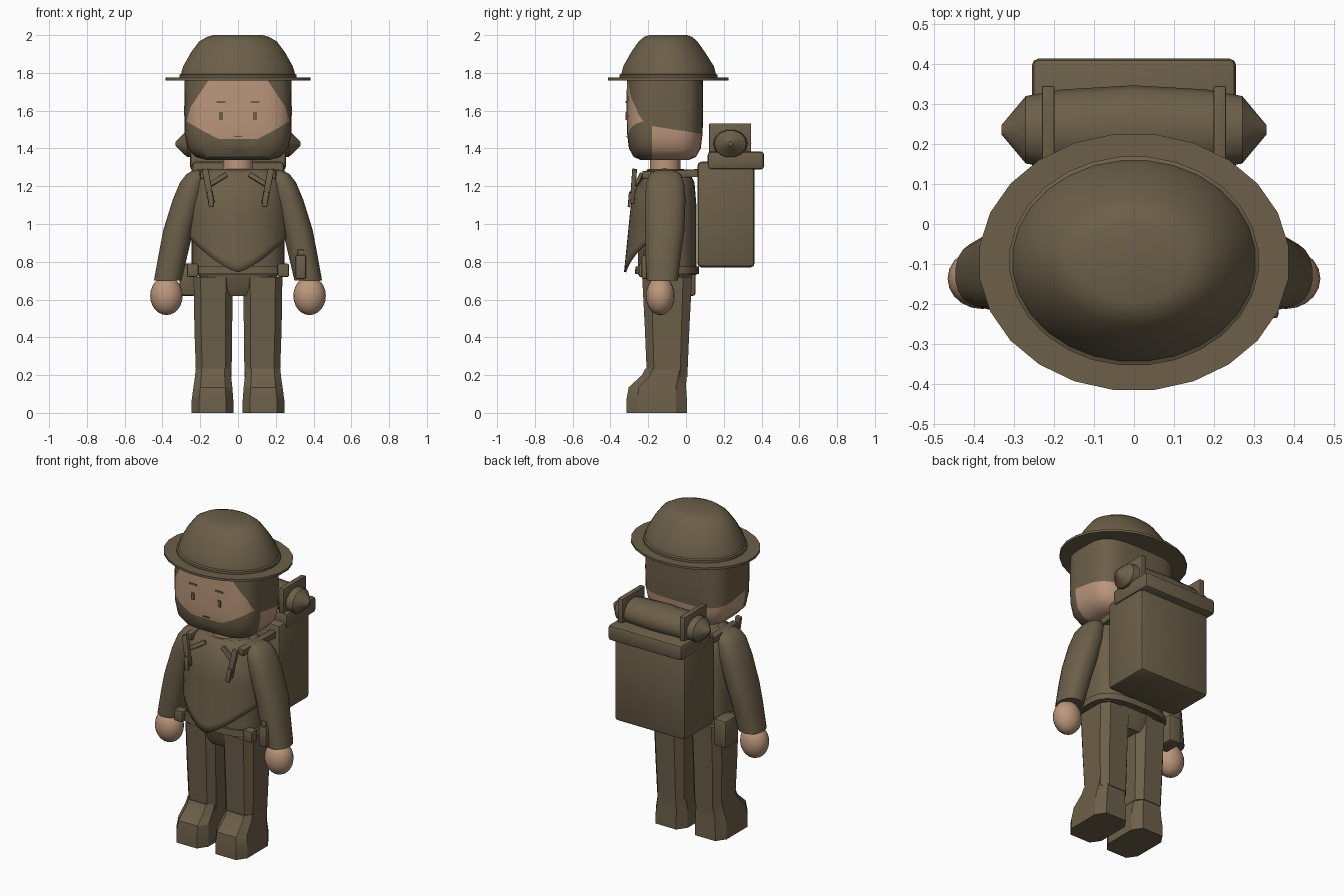
import bpy, bmesh, math
from mathutils import Vector

old = bpy.data.objects.get("Cube")
if old:
    bpy.data.objects.remove(old, do_unlink=True)


def material(name, colour):
    m = bpy.data.materials.new(name)
    m.use_nodes = True
    m.diffuse_color = colour
    m.node_tree.nodes["Principled BSDF"].inputs["Base Color"].default_value = colour
    return m


BROWN = material("khaki brown", (0.15, 0.115, 0.066, 1))
SKIN = material("skin", (0.5, 0.31, 0.2, 1))


def finish(name, bm, mats, angle=35):
    bmesh.ops.recalc_face_normals(bm, faces=bm.faces)
    me = bpy.data.meshes.new(name)
    bm.to_mesh(me)
    bm.free()
    ob = bpy.data.objects.new(name, me)
    bpy.context.collection.objects.link(ob)
    for m in mats:
        me.materials.append(m)
    bpy.ops.object.select_all(action="DESELECT")
    ob.select_set(True)
    bpy.context.view_layer.objects.active = ob
    bpy.ops.object.shade_smooth_by_angle(angle=math.radians(angle))
    return ob


def loft_mesh(rings, n=24, power=2.0):
    """Stack of superellipse rings: (z, cx, cy, rx, ry)."""
    bm = bmesh.new()
    angles = [(i + 0.5) * math.tau / n for i in range(n)]
    shape = [[math.copysign(abs(f(a)) ** (2 / power), f(a)) for f in (math.cos, math.sin)]
             for a in angles]
    top = max(p[0] for p in shape)
    rows = [[bm.verts.new((cx + rx * u / top, cy + ry * v / top, z)) for u, v in shape]
            for z, cx, cy, rx, ry in rings]
    for a, b in zip(rows, rows[1:]):
        for i in range(n):
            j = (i + 1) % n
            bm.faces.new((a[i], a[j], b[j], b[i]))
    bm.faces.new(rows[0])
    bm.faces.new(rows[-1])
    return bm


def loft(name, rings, n=24, power=2.0, mat=BROWN, angle=35):
    return finish(name, loft_mesh(rings, n, power), [mat], angle)


def box(name, lo, hi, bevel=0.0, mat=BROWN):
    bm = bmesh.new()
    bmesh.ops.create_cube(bm, size=1)
    for v in bm.verts:
        v.co = [(a + b) / 2 + c * (b - a) for a, b, c in zip(lo, hi, v.co)]
    if bevel:
        bmesh.ops.bevel(bm, geom=bm.edges[:], offset=bevel, segments=2, profile=0.5,
                        affect="EDGES")
    return finish(name, bm, [mat])


def beam(name, a, b, width, depth):
    a, b = Vector(a), Vector(b)
    ob = box(name, (-width / 2, -depth / 2, 0), (width / 2, depth / 2, (b - a).length), 0.004)
    ob.location = a
    ob.rotation_mode = "QUATERNION"
    ob.rotation_quaternion = Vector((0, 0, 1)).rotation_difference(b - a)
    return ob


# Head: cut along the outline of the face, the hairline and the beard
bm = loft_mesh([(1.34, 0, -0.112, 0.17, 0.13), (1.355, 0, -0.112, 0.225, 0.165),
                (1.40, 0, -0.112, 0.267, 0.19), (1.48, 0, -0.112, 0.283, 0.2),
                (1.60, 0, -0.112, 0.285, 0.203), (1.77, 0, -0.112, 0.282, 0.201)], 40, 3.6)
outline = [(0, 1.45), (0.11, 1.45), (0.18, 1.49), (0.275, 1.54), (0.25, 1.62), (0.15, 1.77)]
planes = []
for (x0, z0), (x1, z1) in zip(outline, outline[1:]):
    for s in (1, -1):
        planes.append((Vector((s * x0, 0, z0)), Vector((s * (z1 - z0), 0, x0 - x1))))
hairline = (Vector((0, 0.02, 1.487)), Vector((0, 0.156, 1)))
sideburn = (Vector((0, -0.18, 0)), Vector((0, 1, 0)))
for co, no in planes + [hairline, sideburn]:
    bmesh.ops.bisect_plane(bm, geom=bm.verts[:] + bm.edges[:] + bm.faces[:],
                           plane_co=co, plane_no=no)
for f in bm.faces:
    c = f.calc_center_median()
    if (c - sideburn[0]).dot(sideburn[1]) > 0:
        bare = (c - hairline[0]).dot(hairline[1]) < 0
    else:
        bare = all((c - co).dot(no) < 0 for co, no in planes)
    f.material_index = 1 if bare else 0
finish("head", bm, [BROWN, SKIN])
loft("neck", [(1.25, 0, -0.11, 0.08, 0.08), (1.36, 0, -0.11, 0.08, 0.08)], 20, mat=SKIN)

# Face details
for s, side in ((-1, "right"), (1, "left")):
    box(side + "_eye", (s * 0.09 - 0.01, -0.319, 1.55), (s * 0.09 + 0.01, -0.311, 1.592))
    box(side + "_eyebrow", (s * 0.09 - 0.025, -0.319, 1.64), (s * 0.09 + 0.025, -0.311, 1.65))
box("mouth", (-0.02, -0.319, 1.462), (0.02, -0.311, 1.467))

# Helmet
loft("helmet_brim", [(1.761, 0, -0.095, 0.385, 0.319), (1.775, 0, -0.095, 0.385, 0.319)], 24)
loft("helmet_dome", [(1.77, 0, -0.092, 0.31, 0.26), (1.79, 0, -0.092, 0.31, 0.26),
                     (1.795, 0, -0.092, 0.302, 0.25), (1.835, 0, -0.092, 0.29, 0.24),
                     (1.91, 0, -0.095, 0.248, 0.195), (1.967, 0, -0.095, 0.205, 0.155),
                     (1.99, 0, -0.095, 0.165, 0.127), (2.0, 0, -0.095, 0.13, 0.1)], 28)

# Jacket, hips and belt
loft("jacket", [(0.73, 0, -0.1, 0.245, 0.155), (0.85, 0, -0.1, 0.24, 0.155),
                (1.1, 0, -0.1, 0.25, 0.155), (1.22, 0, -0.1, 0.235, 0.145),
                (1.27, 0, -0.1, 0.2, 0.12), (1.29, 0, -0.1, 0.14, 0.09)], 28, 2.8)
loft("belt", [(0.735, 0, -0.1, 0.26, 0.17), (0.775, 0, -0.1, 0.258, 0.168)], 28, 2.8)
loft("hips", [(0.62, 0, -0.1, 0.08, 0.1), (0.66, 0, -0.1, 0.17, 0.12),
              (0.75, 0, -0.1, 0.225, 0.135)], 16, 3.5)

# Pointed neckerchief draped over the chest
bm = bmesh.new()
COLS, ROWS = 24, 12
grid = []
for j in range(ROWS + 1):
    t = j / ROWS
    row = []
    for i in range(COLS + 1):
        a = (2 * i / COLS - 1) * math.pi / 2
        low = 0.745 + 0.19 * abs(math.sin(a)) ** 1.4
        z = low + (1.288 - low) * t
        r = max(0.0, (z - 1.06) / 0.228)
        w = 0.265 - 0.12 * r ** 2.5
        d = 0.222 - 0.05 * (z - 0.745) / 0.5 - 0.07 * r ** 2.5
        row.append(bm.verts.new((w * math.sin(a), -0.1 - d * math.cos(a), z)))
    grid.append(row)
for a, b in zip(grid, grid[1:]):
    for i in range(COLS):
        bm.faces.new((a[i], a[i + 1], b[i + 1], b[i]))
scarf = finish("neckerchief", bm, [BROWN], 50)
thick = scarf.modifiers.new("thickness", "SOLIDIFY")
thick.thickness = 0.012
thick.offset = 0

# Limbs
for s, side in ((-1, "right"), (1, "left")):
    loft(side + "_arm", [(z, s * cx, cy, rx, ry) for z, cx, cy, rx, ry in (
        (0.7, 0.372, -0.125, 0.073, 0.082), (0.85, 0.341, -0.12, 0.077, 0.095),
        (0.97, 0.315, -0.112, 0.08, 0.104), (1.13, 0.268, -0.11, 0.077, 0.107),
        (1.22, 0.24, -0.11, 0.067, 0.1), (1.265, 0.222, -0.11, 0.05, 0.08),
        (1.285, 0.21, -0.11, 0.025, 0.045))], 20, 2.3, angle=50)
    bm = bmesh.new()
    bmesh.ops.create_uvsphere(bm, u_segments=20, v_segments=12, radius=1)
    for v in bm.verts:
        v.co = (s * 0.379 + v.co.x * 0.086, -0.136 + v.co.y * 0.076, 0.62 + v.co.z * 0.102)
    finish(side + "_hand", bm, [SKIN])
    loft(side + "_leg", [(0.19, s * 0.128, -0.1, 0.094, 0.107),
                         (0.45, s * 0.131, -0.1, 0.1, 0.118),
                         (0.72, s * 0.131, -0.1, 0.104, 0.132)], 8, 4)
    loft(side + "_boot", [(0, s * 0.135, -0.155, 0.11, 0.16), (0.07, s * 0.135, -0.155, 0.11, 0.16),
                          (0.135, s * 0.133, -0.152, 0.103, 0.152),
                          (0.2, s * 0.132, -0.115, 0.095, 0.118),
                          (0.235, s * 0.132, -0.105, 0.092, 0.11)], 8, 4, angle=25)

    # Shoulder straps and buckles
    beam(side + "_strap", (s * 0.14, -0.285, 1.11), (s * 0.175, -0.272, 1.29), 0.034, 0.025)
    beam(side + "_strap_tail", (s * 0.155, -0.265, 1.205), (s * 0.06, -0.235, 1.262), 0.025, 0.02)
    beam(side + "_buckle", (s * 0.14, -0.302, 1.09), (s * 0.15, -0.295, 1.17), 0.028, 0.014)
    beam(side + "_strap_top", (s * 0.18, -0.23, 1.26), (s * 0.2, 0.08, 1.27), 0.04, 0.04)

    # Plates holding the bedroll
    box(side + "_bedroll_holder", (s * 0.214 - 0.016, 0.122, 1.37),
        (s * 0.214 + 0.016, 0.344, 1.532), 0.004)
    box(side + "_belt_pouch", (s * 0.24 - 0.03, -0.25, 0.72), (s * 0.24 + 0.03, -0.19, 0.79), 0.008)

# Backpack, lid and bedroll
box("pack_body", (-0.245, 0.06, 0.77), (0.245, 0.363, 1.33), 0.022)
box("pack_lid", (-0.255, 0.115, 1.288), (0.255, 0.413, 1.384), 0.018)
roll = loft("bedroll", [(-0.33, 0, 0, 0.012, 0.012), (-0.27, 0, 0, 0.07, 0.082),
                        (-0.18, 0, 0, 0.078, 0.098), (0, 0, 0, 0.083, 0.108),
                        (0.18, 0, 0, 0.078, 0.098), (0.27, 0, 0, 0.07, 0.082),
                        (0.33, 0, 0, 0.012, 0.012)], 14)
roll.rotation_euler = (0, math.pi / 2, 0)
roll.location = (0, 0.235, 1.425)

# Gear hanging from the belt
box("flask", (0.305, -0.235, 0.71), (0.36, -0.18, 0.835), 0.008)
box("flask_cap", (0.315, -0.225, 0.83), (0.35, -0.19, 0.865), 0.006)
box("hip_bag", (-0.31, -0.08, 0.62), (-0.225, 0.05, 0.79), 0.012)
